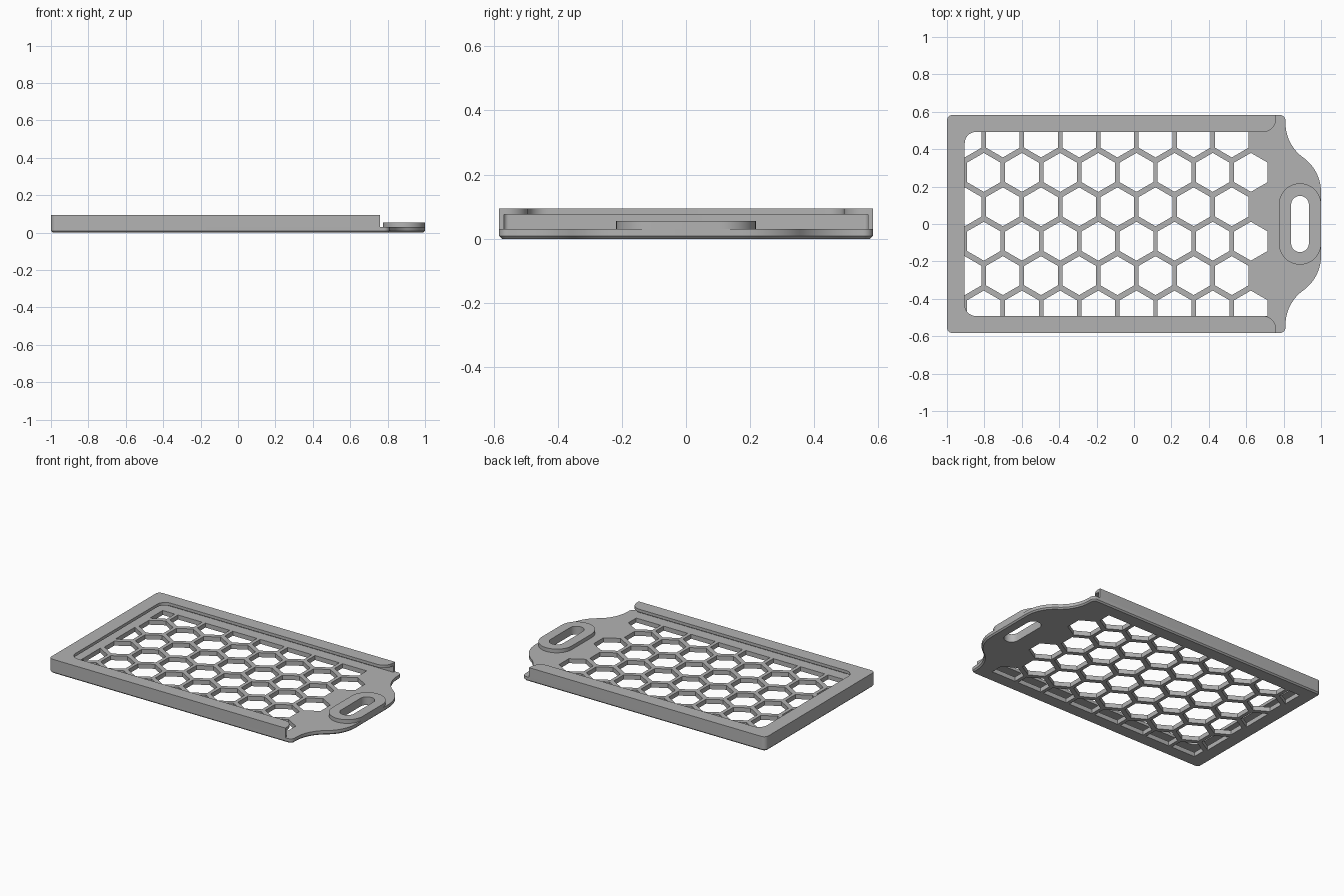
import bpy, bmesh
from math import sin, cos, radians, asin, degrees, sqrt

if "Cube" in bpy.data.objects:
    bpy.data.objects.remove(bpy.data.objects["Cube"], do_unlink=True)

GREY = (0.45, 0.45, 0.45, 1)
mat = bpy.data.materials.new("grey plastic")
mat.use_nodes = True
mat.diffuse_color = GREY
mat.node_tree.nodes["Principled BSDF"].inputs["Base Color"].default_value = GREY

# Main dimensions
HALF, FLOOR, CAVITY, TOP = 0.583, 0.03, 0.075, 0.095
WALL_END, WIN_X, WIN_Y = 0.76, -0.905, 0.492
HANDLE_X = 0.8875


def arc(cx, cy, r, a0, a1, n=10):
    angles = [radians(a0 + (a1 - a0) * i / n) for i in range(n + 1)]
    return [(cx + r * cos(a), cy + r * sin(a)) for a in angles]


def mirrored(upper):
    """Continue an upper half path with its mirror image below y = 0."""
    return upper + [(x, -y) for x, y in reversed(upper)]


def stadium(r, straight):
    return mirrored(arc(HANDLE_X, straight, r, 0, 180, 24))


def add_prism(bm, outline, z0, z1, chamfer=0):
    base = bm.faces.new([bm.verts.new((x, y, z0)) for x, y in outline])
    top = bmesh.ops.extrude_face_region(bm, geom=[base], use_keep_orig=True)
    bmesh.ops.translate(bm, vec=(0, 0, z1 - z0),
                        verts=[v for v in top["geom"] if isinstance(v, bmesh.types.BMVert)])
    if chamfer:
        bmesh.ops.bevel(bm, geom=list(base.edges), offset=chamfer, segments=1,
                        affect='EDGES', profile=0.5)


def make(name, outlines, z0, z1, chamfer=0):
    bm = bmesh.new()
    for outline in outlines:
        add_prism(bm, outline, z0, z1, chamfer)
    bmesh.ops.recalc_face_normals(bm, faces=bm.faces[:])
    mesh = bpy.data.meshes.new(name)
    bm.to_mesh(mesh)
    bm.free()
    obj = bpy.data.objects.new(name, mesh)
    bpy.context.collection.objects.link(obj)
    mesh.materials.append(mat)
    return obj


def activate(obj):
    bpy.ops.object.select_all(action='DESELECT')
    obj.select_set(True)
    bpy.context.view_layer.objects.active = obj


def cut(obj, outlines):
    cutter = make("cutter", outlines, -0.1, 0.2)
    cutter.hide_render = True
    activate(obj)
    mod = obj.modifiers.new("holes", 'BOOLEAN')
    mod.operation, mod.solver, mod.object = 'DIFFERENCE', 'EXACT', cutter
    bpy.ops.object.modifier_apply(modifier=mod.name)
    bpy.data.objects.remove(cutter, do_unlink=True)


# Honeycomb holes, trimmed to the window
def hexagon(cx, cy, r=0.104):
    points = []
    for x, y in arc(cx, cy, r, 30, 330, 5):
        p = (max(x, WIN_X), max(-WIN_Y, min(WIN_Y, y)))
        if not any(abs(p[0] - q[0]) + abs(p[1] - q[1]) < 1e-5 for q in points):
            points.append(p)
    return points


PITCH, ROW = 0.204, 0.184
holes = []
for row in range(6):
    last = 0.523 if row % 2 else 0.625
    for col in range(8):
        cx = last - col * PITCH
        if cx > WIN_X - 0.01:
            holes.append(hexagon(cx, (row - 2.5) * ROW))

# Floor plate with the S-curved handle tab
dx, dy = 0.095, 0.185
r = (dx * dx + dy * dy) / (2 * dx)
sweep = degrees(asin(dy / r))
left_corner = arc(-0.97, HALF - 0.03, 0.03, 90, 180)
tab = arc(1 - r, 0.17, r, 0, sweep, 14)
tab += arc(0.81 + r, 0.17 + 2 * dy, r, 180 + sweep, 180, 14)[1:]
corner = arc(0.78, HALF - 0.03, 0.03, 0, 90)
floor = make("floor_plate", [mirrored(tab + corner + left_corner)], 0, FLOOR, 0.009)
slot = stadium(0.0475, 0.1025)
cut(floor, holes + [slot])

# Raised ring around the finger slot
boss = make("handle_ring", [stadium(0.1125, 0.105)], FLOOR, 0.055)
cut(boss, [slot])

# Side and end walls around the card pocket
outer = mirrored([(WALL_END, HALF)] + left_corner)
pocket_y = HALF - 0.015
pocket = mirrored([(WALL_END, pocket_y)] + arc(-0.97, pocket_y - 0.015, 0.015, 90, 180))
walls = make("pocket_walls", [outer + pocket[::-1]], FLOOR, CAVITY)

# Retaining lip with rounded window corners and rounded open ends
window = mirrored(arc(WALL_END - 0.07, WIN_Y + 0.07, 0.07, 0, -90)
                  + arc(WIN_X + 0.06, WIN_Y - 0.06, 0.06, 90, 180))
lip = make("retaining_lip", [outer + window[::-1]], CAVITY, TOP)

for part in (floor, boss, walls, lip):
    activate(part)
    bpy.ops.object.shade_smooth_by_angle(angle=radians(30))
